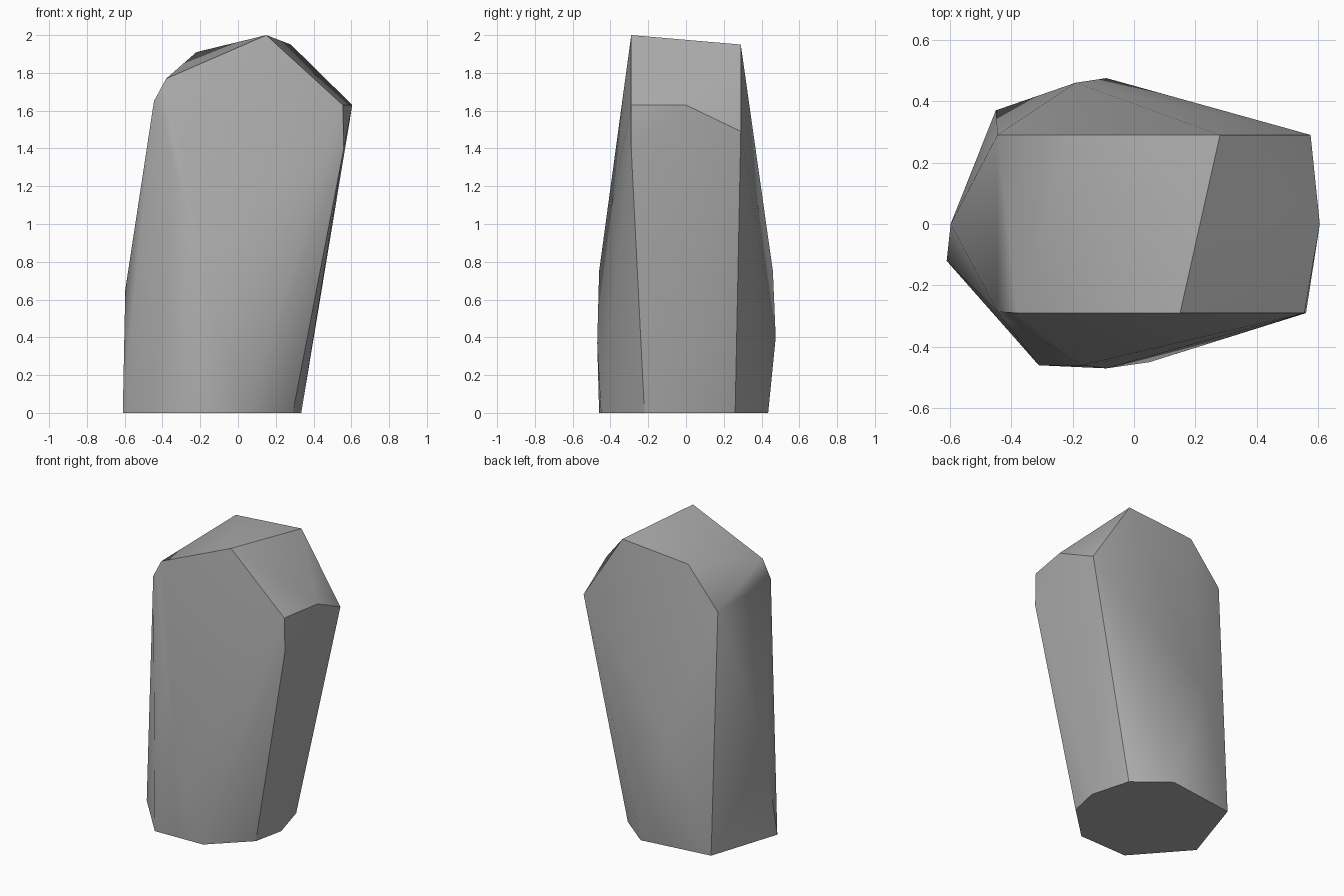
import bpy
import bmesh
from math import radians

cube = bpy.data.objects.get("Cube")
if cube:
    bpy.data.objects.remove(cube, do_unlink=True)

# Stone colour
stone = bpy.data.materials.new("grey stone")
stone.use_nodes = True
colour = (0.42, 0.42, 0.42, 1)
stone.diffuse_color = colour
stone.node_tree.nodes["Principled BSDF"].inputs["Base Color"].default_value = colour

# Corners of the leaning, faceted rock
base = [(-.61, -.12, 0), (-.31, -.46, 0), (.05, -.45, 0), (.29, -.22, 0),
        (.335, -.01, 0), (.26, .26, 0), (.04, .435, 0), (-.45, .37, 0)]
belly = [(-.09, -.47, .37), (-.17, -.46, .75), (-.09, .475, .4),
         (-.19, .46, .75), (-.597, 0, .65)]
shoulder = [(-.445, -.285, 1.65), (-.445, .29, 1.64), (.56, -.29, 1.4),
            (.555, -.29, 1.63), (.605, 0, 1.63), (.575, .29, 1.49)]
crown = [(-.38, -.29, 1.77), (-.22, .29, 1.91), (.15, -.29, 2), (.28, .29, 1.95)]

# Wrap the corners in a closed convex skin
bm = bmesh.new()
for corner in base + belly + shoulder + crown:
    bm.verts.new(corner)
result = bmesh.ops.convex_hull(bm, input=bm.verts[:])
loose = [v for v in bm.verts if not v.link_faces]
bmesh.ops.delete(bm, geom=loose, context="VERTS")
bmesh.ops.dissolve_limit(bm, angle_limit=radians(0.5), verts=bm.verts[:], edges=bm.edges[:])
bmesh.ops.recalc_face_normals(bm, faces=bm.faces[:])

mesh = bpy.data.meshes.new("rock")
bm.to_mesh(mesh)
bm.free()
mesh.materials.append(stone)
rock = bpy.data.objects.new("rock", mesh)
bpy.context.collection.objects.link(rock)

# Soft shading across shallow facets, crisp ridges elsewhere
bpy.ops.object.select_all(action="DESELECT")
rock.select_set(True)
bpy.context.view_layer.objects.active = rock
bpy.ops.object.shade_smooth_by_angle(angle=radians(30))
